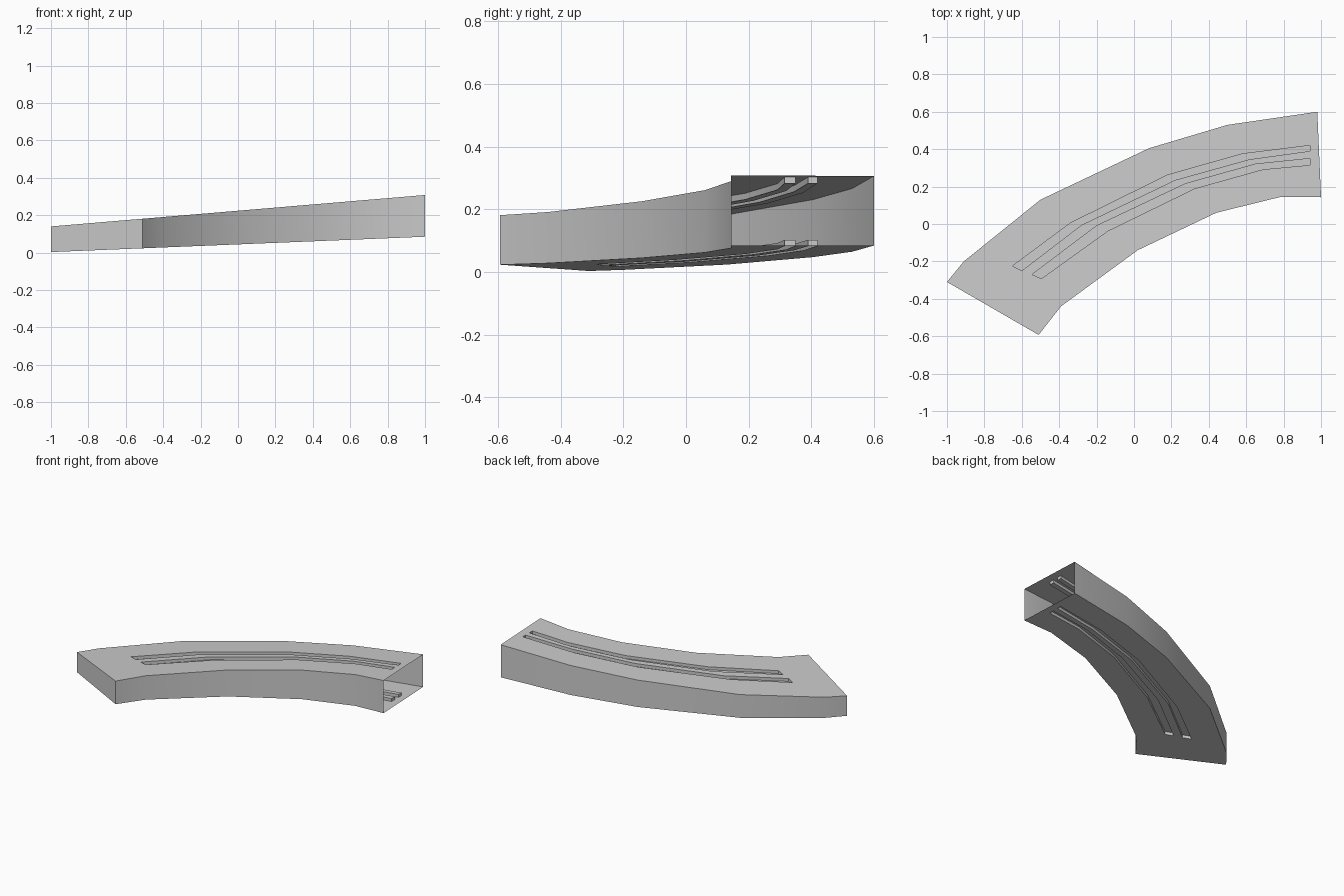
import bpy, bmesh
from mathutils import Vector
from mathutils.geometry import tessellate_polygon

if "Cube" in bpy.data.objects:
    bpy.data.objects.remove(bpy.data.objects["Cube"])

# Plan outline of the curved duct: outer and inner bends, left to right
outer = [(-1, -.31), (-.91, -.20), (-.50, .13), (.08, .405), (.50, .53), (.98, .60)]
inner = [(-.51, -.593), (-.39, -.44), (.02, -.14), (.44, .06), (.785, .145), (1, .143)]
outline = inner + outer[::-1]

# Two curved slots, each as outer edge + reversed inner edge
slots = [
    [(-.65, -.225), (-.34, .005), (.18, .262), (.58, .375), (.94, .42)]
    + [(-.60, -.25), (-.28, -.005), (.22, .235), (.615, .345), (.94, .39)][::-1],
    [(-.545, -.27), (-.20, -.01), (.275, .215), (.65, .32), (.94, .35)]
    + [(-.495, -.292), (-.14, -.037), (.325, .19), (.69, .292), (.94, .315)][::-1],
]
DEPTH = .02


def floor_z(x):
    return .003 + .041 * (x + 1)


def roof_z(x):
    return .14 + .084 * (x + 1)


bm = bmesh.new()


def ring(points, height, offset=0):
    return [bm.verts.new((x, y, height(x) + offset)) for x, y in points]


def walls(a, b, skip=()):
    for i in range(len(a)):
        if i not in skip:
            j = (i + 1) % len(a)
            bm.faces.new((a[i], a[j], b[j], b[i]))


def panel(height, inward):
    # Sloped plate with recessed slots; returns its outer rim
    rim = ring(outline, height)
    mouths = [ring(s, height) for s in slots]
    loops = [rim] + mouths
    flat = [v for loop in loops for v in loop]
    for tri in tessellate_polygon([[Vector((v.co.x, v.co.y, 0)) for v in l] for l in loops]):
        bm.faces.new([flat[i] for i in tri])
    for s, mouth in zip(slots, mouths):
        bed = ring(s, height, inward)
        walls(mouth, bed)
        n = len(bed)
        for i in range(n // 2 - 1):
            bm.faces.new((bed[i], bed[i + 1], bed[n - 2 - i], bed[n - 1 - i]))
    return rim


# Floor and roof plates joined by side walls, right end left open
low = panel(floor_z, DEPTH)
high = panel(roof_z, -DEPTH)
walls(low, high, skip=(len(inner) - 1,))
bmesh.ops.recalc_face_normals(bm, faces=bm.faces)

mesh = bpy.data.meshes.new("curved_duct")
bm.to_mesh(mesh)
bm.free()
duct = bpy.data.objects.new("curved_duct", mesh)
bpy.context.collection.objects.link(duct)
bpy.context.view_layer.objects.active = duct
duct.select_set(True)
bpy.ops.object.shade_smooth_by_angle()
